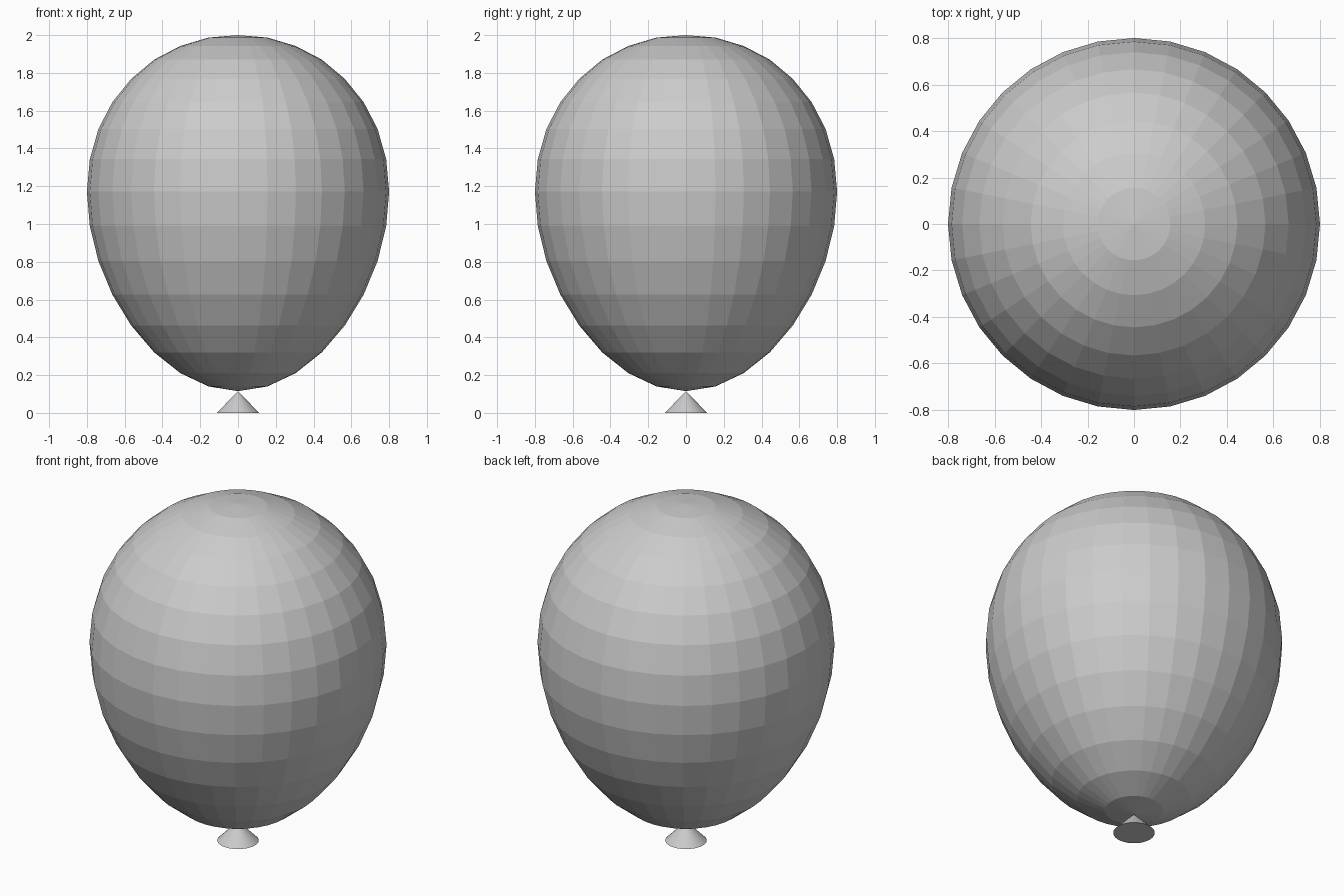
import bpy, bmesh
from math import sin, pi

if "Cube" in bpy.data.objects:
    bpy.data.objects.remove(bpy.data.objects["Cube"])

# Balloon body: 32 x 16 sphere whose rings are shifted into an egg shape
RING_Z = [2.0, 1.987, 1.942, 1.87, 1.768, 1.645, 1.503, 1.343, 1.171,
          0.99, 0.804, 0.626, 0.463, 0.321, 0.211, 0.14, 0.115]
RADIUS = 0.8
bpy.ops.mesh.primitive_uv_sphere_add(segments=32, ring_count=16, radius=1)
body = bpy.context.object
body.name = "balloon_body"
for v in body.data.vertices:
    # nearest ring index from the unit sphere height
    k = min(range(17), key=lambda i: abs(sin(pi / 2 - i * pi / 16) - v.co.z))
    v.co = (v.co.x * RADIUS, v.co.y * RADIUS, RING_Z[k])

# Knot: small cone flaring downward to the ground
bpy.ops.mesh.primitive_cone_add(vertices=32, radius1=0.112, radius2=0,
                                depth=0.115, location=(0, 0, 0.0575))
bpy.context.object.name = "balloon_knot"
